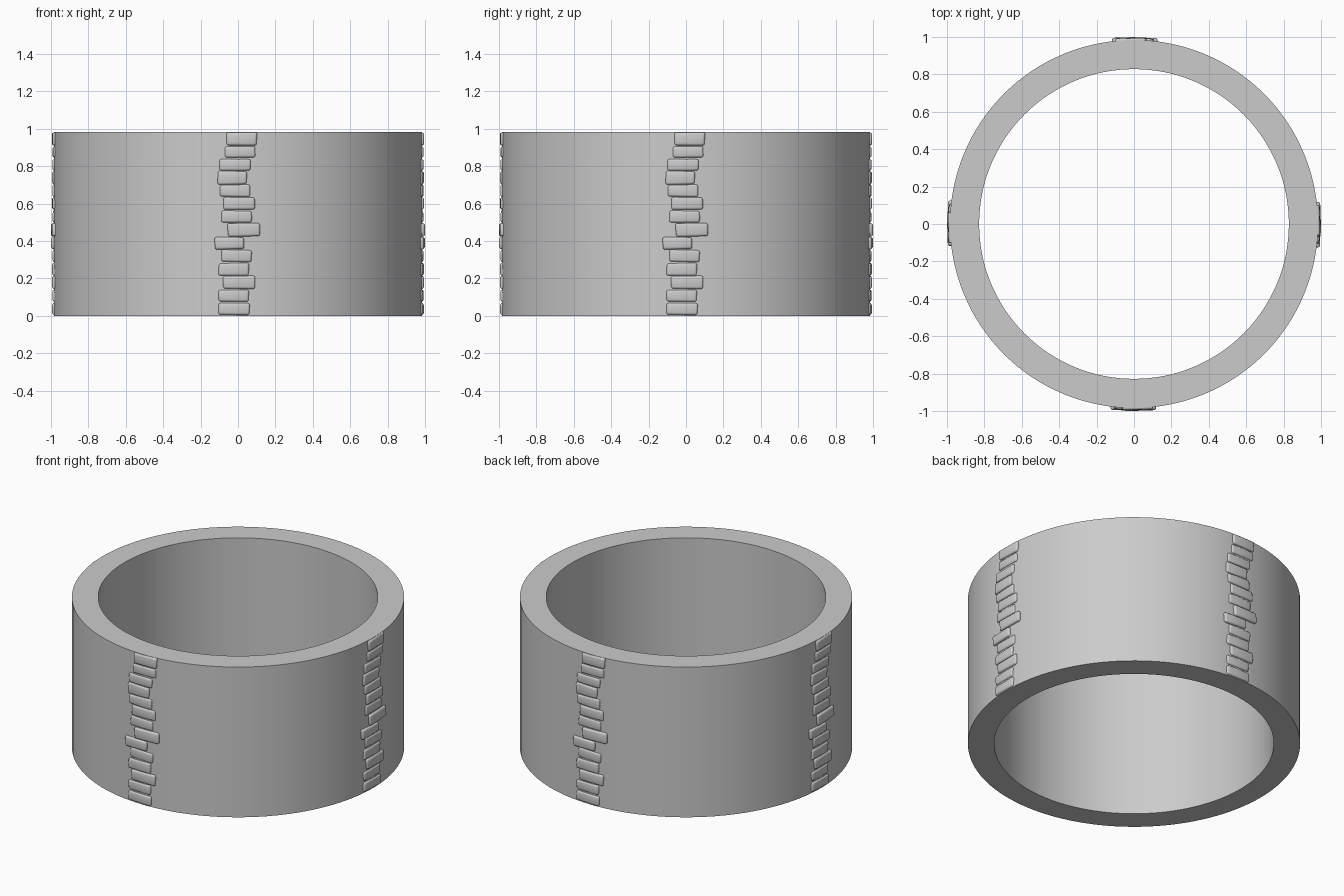
import bpy, bmesh, math, random
from mathutils import Matrix, Vector

if "Cube" in bpy.data.objects:
    bpy.data.objects.remove(bpy.data.objects["Cube"])

random.seed(4)
R_OUT, R_IN, HEIGHT, SIDES = 0.984, 0.828, 0.982, 128


def add_object(name, bm):
    bmesh.ops.recalc_face_normals(bm, faces=bm.faces)
    mesh = bpy.data.meshes.new(name)
    bm.to_mesh(mesh)
    bm.free()
    obj = bpy.data.objects.new(name, mesh)
    bpy.context.collection.objects.link(obj)
    return obj


def smooth(obj, degrees):
    bpy.ops.object.select_all(action='DESELECT')
    obj.select_set(True)
    bpy.context.view_layer.objects.active = obj
    bpy.ops.object.shade_smooth_by_angle(angle=math.radians(degrees))


# Plain wall ring: a rectangular section spun round the z axis
bm = bmesh.new()
section = [(R_IN, 0), (R_OUT, 0), (R_OUT, HEIGHT), (R_IN, HEIGHT)]
verts = [bm.verts.new((r, 0, z)) for r, z in section]
edges = [bm.edges.new((verts[i], verts[(i + 1) % 4])) for i in range(4)]
bmesh.ops.spin(bm, geom=verts + edges, cent=(0, 0, 0), axis=(0, 0, 1),
               angle=math.tau, steps=SIDES, use_merge=False)
bmesh.ops.remove_doubles(bm, verts=bm.verts, dist=1e-4)
smooth(add_object("wall_ring", bm), 30)

# Stones from the top down: left x, right x, bottom z, top z, outer radius
STONES = [
    (-.060, .100, .912, .980, .993), (-.073, .090, .845, .908, .991),
    (-.098, .068, .777, .840, .992), (-.108, .046, .703, .774, .993),
    (-.095, .065, .637, .701, .991), (-.077, .092, .570, .633, .993),
    (-.090, .072, .500, .563, .991), (-.055, .115, .425, .495, .998),
    (-.123, .035, .357, .421, .998), (-.088, .072, .288, .353, .991),
    (-.104, .056, .215, .283, .992), (-.080, .090, .144, .214, .993),
    (-.105, .056, .074, .138, .991), (-.105, .060, .004, .070, .992),
]

# Front column of rounded, slightly uneven stones set into the wall
bm = bmesh.new()
DEPTH = 0.06
for x0, x1, z0, z1, radius in STONES:
    angle = math.asin((x0 + x1) / 2 / R_OUT)
    box = bmesh.ops.create_cube(bm, size=1)["verts"]
    bmesh.ops.scale(bm, vec=(x1 - x0, DEPTH, z1 - z0), verts=box)
    for v in box:
        v.co.x += random.uniform(-.004, .004)
        v.co.y += random.uniform(-.001, .001)
        v.co.z += random.uniform(-.003, .003)
    place = (Matrix.Translation((0, 0, (z0 + z1) / 2))
             @ Matrix.Rotation(angle, 4, 'Z')
             @ Matrix.Translation((0, -radius + DEPTH / 2, 0)))
    bmesh.ops.transform(bm, matrix=place, verts=box)
for v in bm.verts:
    v.co.z = min(max(v.co.z, 0), HEIGHT)
bmesh.ops.bevel(bm, geom=bm.edges[:], offset=0.012, segments=3, profile=0.5,
                affect='EDGES', clamp_overlap=True)
front = add_object("stones_front", bm)
smooth(front, 40)

# The same column repeated at each quarter turn
for i, side in enumerate(("right", "back", "left"), 1):
    copy = front.copy()
    copy.name = "stones_" + side
    copy.data = front.data.copy()
    copy.data.transform(Matrix.Rotation(i * math.pi / 2, 4, 'Z'))
    bpy.context.collection.objects.link(copy)
